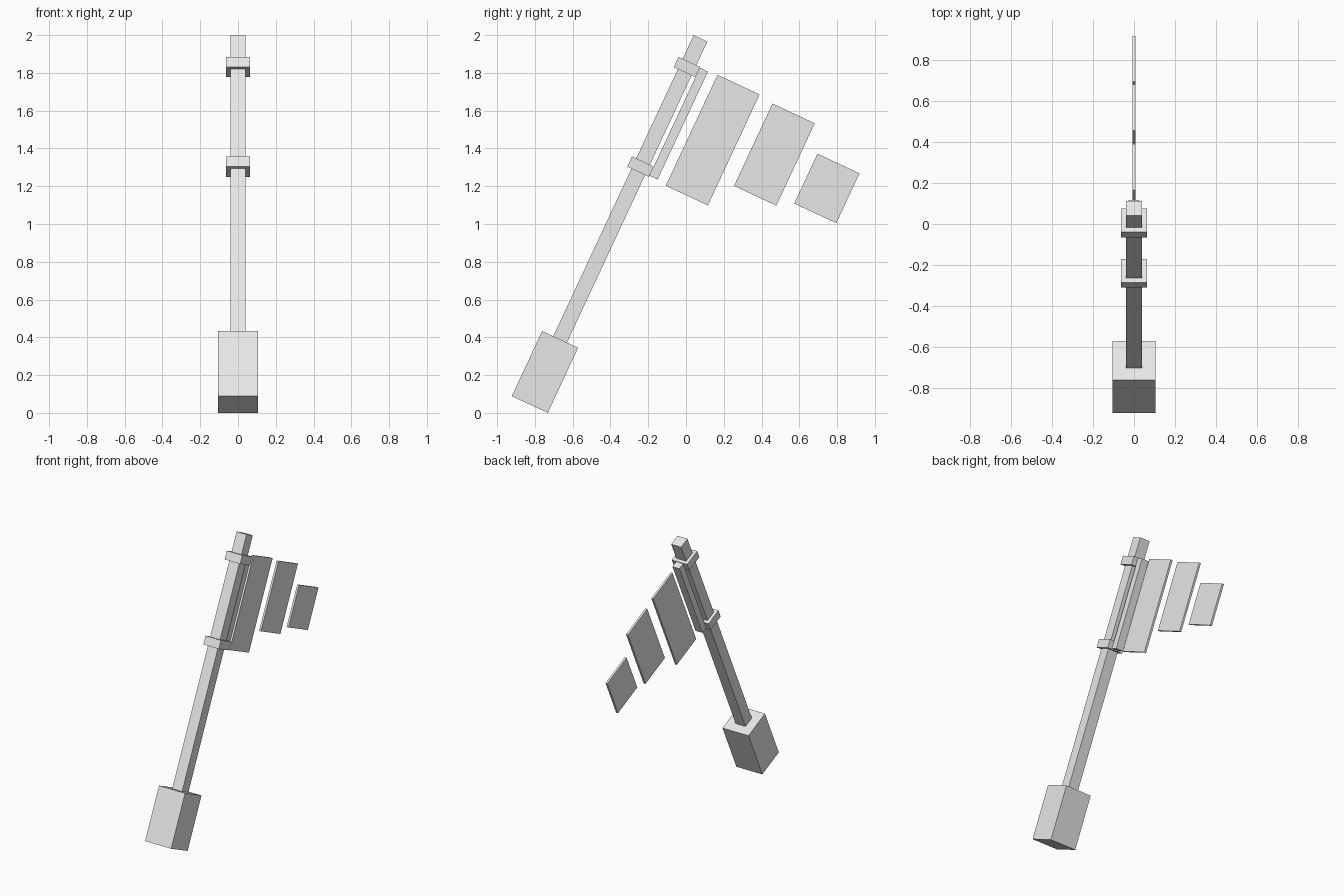
import bpy
import bmesh
import math
from mathutils import Matrix

cube = bpy.data.objects.get("Cube")
if cube:
    bpy.data.objects.remove(cube, do_unlink=True)

# One plain grey for everything
grey = bpy.data.materials.new("light_grey")
grey.use_nodes = True
grey.diffuse_color = (0.8, 0.8, 0.8, 1)
grey.node_tree.nodes["Principled BSDF"].inputs["Base Color"].default_value = (0.8, 0.8, 0.8, 1)

# The whole model leans back 25 degrees; parts are placed in the pole's own frame
LEAN = Matrix.Translation((0, -0.827, 0.0444)) @ Matrix.Rotation(math.radians(-25), 4, 'X')


def box(name, half_x, y0, y1, z0, z1):
    """Box symmetric in x, spanning y0-y1 across and z0-z1 along the pole."""
    size = Matrix.Diagonal((half_x * 2, y1 - y0, z1 - z0, 1))
    centre = Matrix.Translation((0, (y0 + y1) / 2, (z0 + z1) / 2))
    bm = bmesh.new()
    bmesh.ops.create_cube(bm, size=1, matrix=centre @ size)
    mesh = bpy.data.meshes.new(name)
    bm.to_mesh(mesh)
    bm.free()
    mesh.materials.append(grey)
    obj = bpy.data.objects.new(name, mesh)
    obj.matrix_world = LEAN
    bpy.context.collection.objects.link(obj)
    return obj


# Handle block and long pole
box("base_block", 0.105, -0.105, 0.105, 0.0, 0.38)
box("pole", 0.04, -0.04, 0.04, 0.3, 2.139)

# Collars around the pole
for name, z in (("lower_collar", 1.389), ("upper_collar", 1.971)):
    box(name, 0.0625, -0.0645, 0.0625, z - 0.03, z + 0.03)

# Bar behind the collars
box("back_bar", 0.028, 0.0625, 0.11, 1.366, 1.996)

# Three thin floating blade panels, shrinking outwards
panels = (("inner_panel", 0.163, 0.409, 1.354, 2.002),
          ("middle_panel", 0.491, 0.738, 1.506, 1.987),
          ("outer_panel", 0.819, 1.065, 1.556, 1.847))
for name, y0, y1, z0, z1 in panels:
    box(name, 0.0075, y0, y1, z0, z1)
